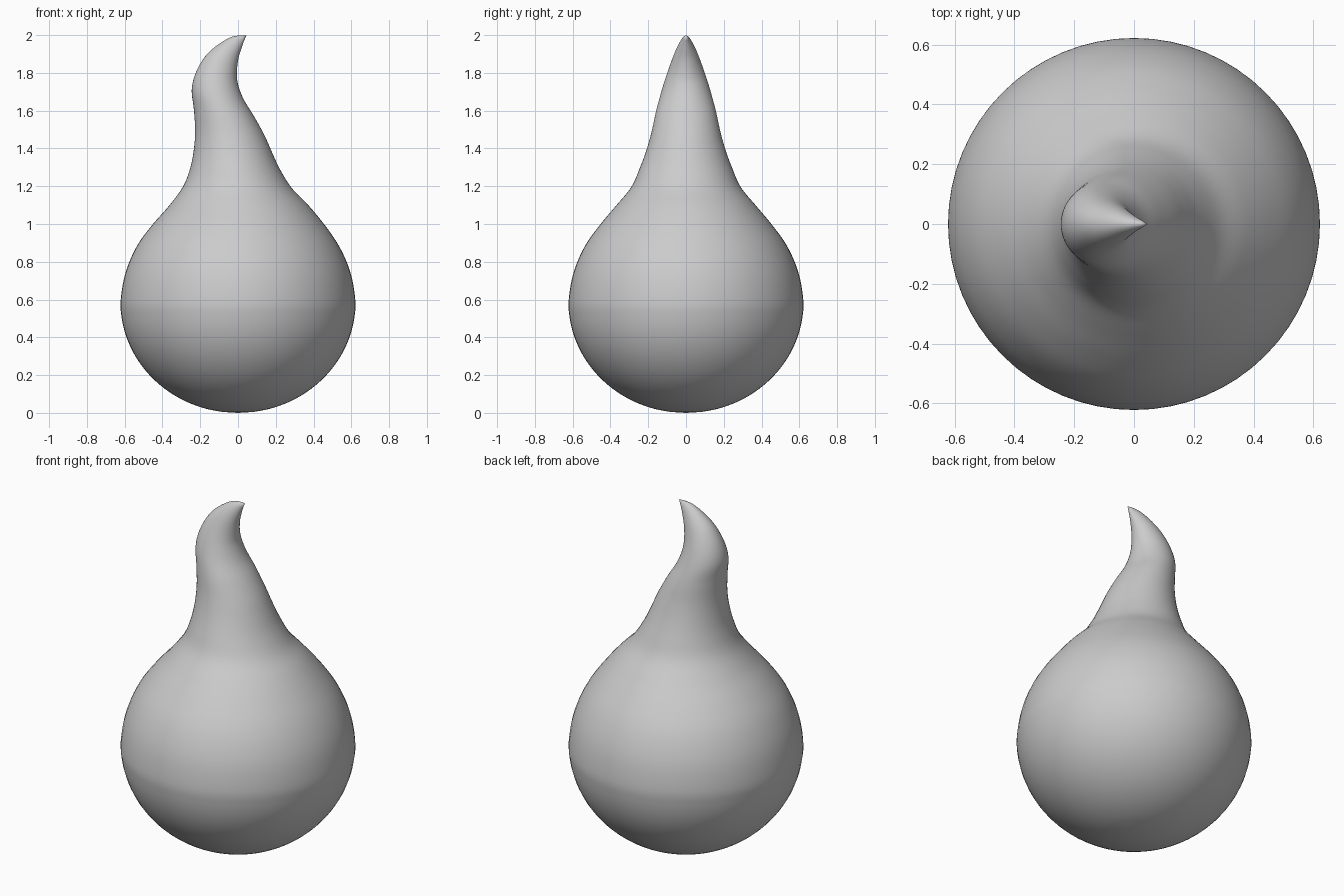
import bpy, bmesh, math
from mathutils import Vector

if "Cube" in bpy.data.objects:
    bpy.data.objects.remove(bpy.data.objects["Cube"])

SEG, SUB = 64, 5

# Cross-sections: left x, left z, right x, right z, half depth in y
rows = []
for i in range(1, 13):                       # round lower bulb
    a = math.pi / 2 * i / 12
    r, z = 0.622 * math.sin(a), 0.585 * (1 - math.cos(a))
    rows.append((-r, z, r, z, r))
rows += [
    (-0.606, 0.70, 0.606, 0.70, 0.606),
    (-0.575, 0.80, 0.575, 0.80, 0.575),
    (-0.525, 0.90, 0.525, 0.90, 0.525),
    (-0.450, 1.00, 0.455, 1.00, 0.452),
    (-0.362, 1.10, 0.372, 1.10, 0.368),
    (-0.290, 1.20, 0.285, 1.19, 0.290),
    (-0.252, 1.30, 0.222, 1.29, 0.245),
    (-0.233, 1.40, 0.180, 1.38, 0.210),
    (-0.227, 1.50, 0.140, 1.47, 0.183),
    (-0.234, 1.61, 0.085, 1.57, 0.160),
    (-0.245, 1.71, 0.030, 1.66, 0.135),
    (-0.224, 1.80, 0.000, 1.74, 0.109),
    (-0.172, 1.89, -0.006, 1.80, 0.082),
    (-0.105, 1.95, 0.001, 1.87, 0.056),
    (-0.035, 1.99, 0.018, 1.93, 0.030),
    (0.020, 1.999, 0.032, 1.97, 0.012),
]


def spline(p, q, r, s, t):
    """Catmull-Rom interpolation of two neighbouring rows."""
    return [0.5 * (2*b + (c-a)*t + (2*a-5*b+4*c-d)*t*t + (3*b-a-3*c+d)*t**3)
            for a, b, c, d in zip(p, q, r, s)]


# Refine the sections
fine = []
for i in range(len(rows) - 1):
    p, s = rows[max(i-1, 0)], rows[min(i+2, len(rows)-1)]
    fine += [spline(p, rows[i], rows[i+1], s, k / SUB) for k in range(SUB)]
fine.append(rows[-1])

# Loft the rings and close both poles
bm = bmesh.new()
rings = []
for xl, zl, xr, zr, ry in fine:
    mid = Vector(((xl+xr)/2, 0, (zl+zr)/2))
    half = Vector(((xr-xl)/2, 0, (zr-zl)/2))
    rings.append([bm.verts.new(mid + half*math.cos(a) + Vector((0, ry*math.sin(a), 0)))
                  for a in (2*math.pi*j/SEG for j in range(SEG))])
bottom = bm.verts.new((0, 0, 0))
tip = bm.verts.new((0.045, 0, 1.998))
for j in range(SEG):
    k = (j+1) % SEG
    for a, b in zip(rings, rings[1:]):
        bm.faces.new((a[j], a[k], b[k], b[j]))
    bm.faces.new((rings[0][k], rings[0][j], bottom))
    bm.faces.new((rings[-1][j], rings[-1][k], tip))
bmesh.ops.recalc_face_normals(bm, faces=bm.faces)
for f in bm.faces:
    f.smooth = True

mesh = bpy.data.meshes.new("curled_drop_body")
bm.to_mesh(mesh)
bm.free()
body = bpy.data.objects.new("curled_drop_body", mesh)
bpy.context.collection.objects.link(body)
